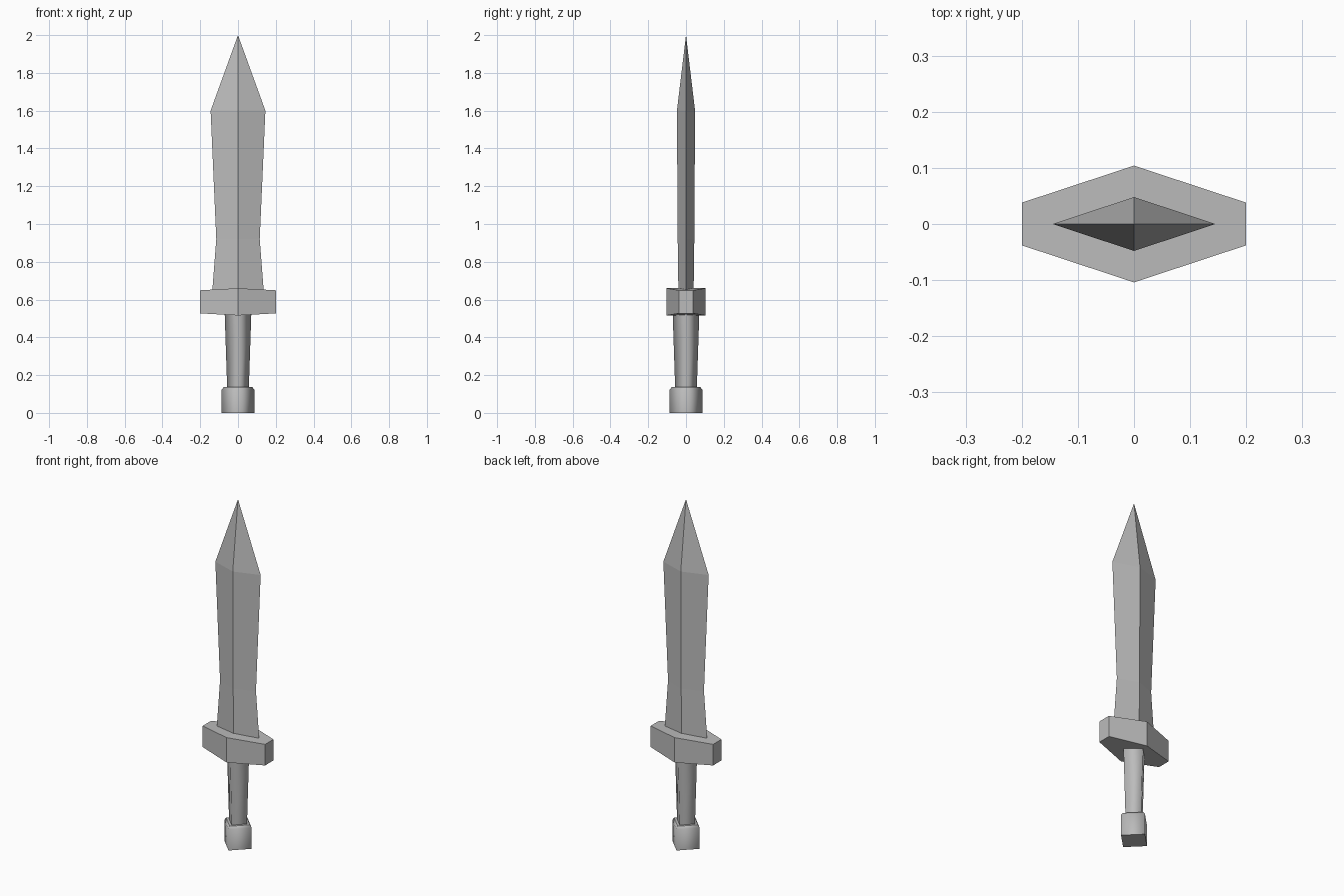
import bpy
import bmesh

cube = bpy.data.objects.get("Cube")
if cube:
    bpy.data.objects.remove(cube, do_unlink=True)

GREY = 0.5
steel = bpy.data.materials.new("plain grey")
steel.use_nodes = True
steel.diffuse_color = (GREY, GREY, GREY, 1)
steel.node_tree.nodes["Principled BSDF"].inputs["Base Color"].default_value = (GREY, GREY, GREY, 1)


def finish(name, bm):
    bmesh.ops.recalc_face_normals(bm, faces=bm.faces)
    mesh = bpy.data.meshes.new(name)
    bm.to_mesh(mesh)
    bm.free()
    mesh.materials.append(steel)
    obj = bpy.data.objects.new(name, mesh)
    bpy.context.collection.objects.link(obj)
    return obj


def diamond_loft(name, sections, smooth=False, tip=None):
    """Stack diamond cross-sections given as (z, half width, half depth)."""
    bm = bmesh.new()
    rings = [[bm.verts.new(p) for p in ((w, 0, z), (0, d, z), (-w, 0, z), (0, -d, z))]
             for z, w, d in sections]
    bm.faces.new(rings[0])
    for low, high in zip(rings, rings[1:]):
        for i in range(4):
            j = (i + 1) % 4
            bm.faces.new((low[i], low[j], high[j], high[i])).smooth = smooth
    if tip is None:
        bm.faces.new(rings[-1])
    else:
        point = bm.verts.new((0, 0, tip))
        for i in range(4):
            bm.faces.new((rings[-1][i], rings[-1][(i + 1) % 4], point))
    return finish(name, bm)


# Blade with a central ridge, a waist and a long point
diamond_loft("blade", [(0.62, 0.138, 0.04), (0.92, 0.115, 0.044), (1.6, 0.145, 0.048)], tip=2.0)

# Tapered grip and pommel, square bars turned corner-on with softened corners
diamond_loft("grip", [(0.12, 0.057, 0.057), (0.54, 0.071, 0.071)], smooth=True)
diamond_loft("pommel", [(0, 0.087, 0.087), (0.122, 0.087, 0.087), (0.136, 0.076, 0.076)], smooth=True)

# Hexagonal crossguard, slightly thinner at its ends
bm = bmesh.new()
outline = [(-0.2, -0.038), (0, -0.104), (0.2, -0.038), (0.2, 0.038), (0, 0.104), (-0.2, 0.038)]
low, high = [[bm.verts.new((x, y, 0.588 + side * (0.072 if x == 0 else 0.061))) for x, y in outline]
             for side in (-1, 1)]
for i in range(6):
    j = (i + 1) % 6
    bm.faces.new((low[i], low[j], high[j], high[i]))
for ring in (low, high):
    bm.faces.new((ring[0], ring[1], ring[4], ring[5]))
    bm.faces.new((ring[1], ring[2], ring[3], ring[4]))
finish("crossguard", bm)
